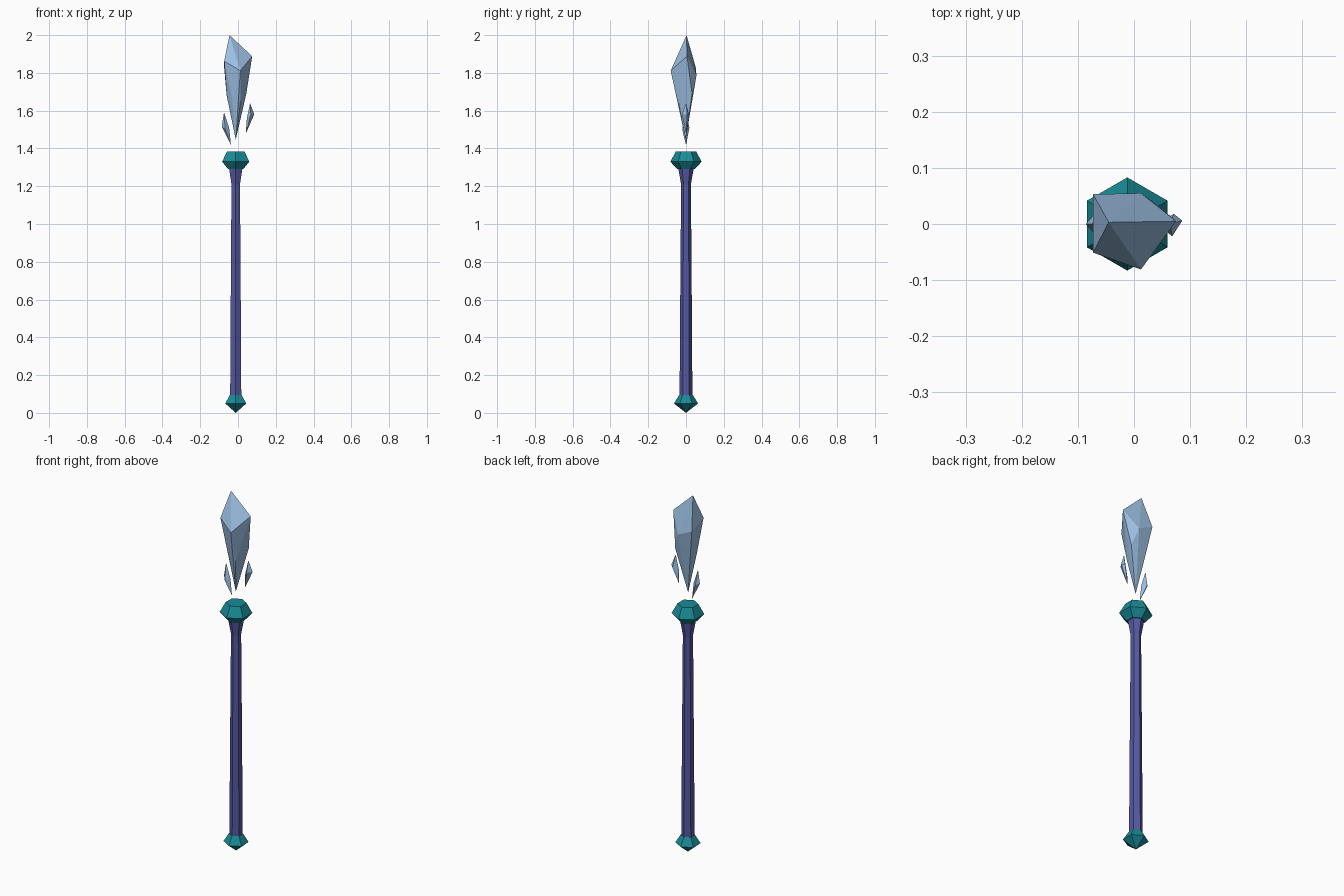
import bpy, bmesh, math

if "Cube" in bpy.data.objects:
    bpy.data.objects.remove(bpy.data.objects["Cube"])

AXIS_X = -0.012  # the staff stands slightly left of the model centre


def material(name, rgb):
    m = bpy.data.materials.new(name)
    m.diffuse_color = (*rgb, 1)
    m.use_nodes = True
    m.node_tree.nodes["Principled BSDF"].inputs["Base Color"].default_value = m.diffuse_color
    return m


def finish(name, bm, mat):
    bmesh.ops.recalc_face_normals(bm, faces=bm.faces)
    me = bpy.data.meshes.new(name)
    bm.to_mesh(me)
    bm.free()
    me.materials.append(mat)
    ob = bpy.data.objects.new(name, me)
    bpy.context.collection.objects.link(ob)
    return ob


def hex_lathe(name, profile, mat):
    """Six-sided turned part from (radius, z) pairs; radius 0 is a point."""
    bm = bmesh.new()
    rings = []
    for r, z in profile:
        n = 6 if r else 1
        rings.append([bm.verts.new((AXIS_X + r * math.cos(math.pi * (i / 3 + 0.5)),
                                    r * math.sin(math.pi * (i / 3 + 0.5)), z))
                      for i in range(n)])
    for a, b in zip(rings, rings[1:]):
        for i in range(6):
            j = (i + 1) % 6
            if len(a) == 1:
                bm.faces.new((a[0], b[j], b[i]))
            else:
                bm.faces.new((a[i], a[j], b[j], b[i]))
    for ring in (rings[0], rings[-1]):
        if len(ring) == 6:
            bm.faces.new(ring)
    return finish(name, bm, mat)


def crystal(name, points, mat):
    """Faceted shard: convex hull of a few corner points."""
    bm = bmesh.new()
    for p in points:
        bm.verts.new(p)
    res = bmesh.ops.convex_hull(bm, input=bm.verts)
    loose = [v for v in bm.verts if not v.link_faces]
    bmesh.ops.delete(bm, geom=loose, context='VERTS')
    return finish(name, bm, mat)


indigo = material("indigo", (0.09, 0.10, 0.36))
teal = material("teal", (0.01, 0.26, 0.31))
ice = material("ice", (0.33, 0.52, 0.76))

# Staff
hex_lathe("pommel", [(0, 0.0), (0.064, 0.05), (0.036, 0.095)], teal)
hex_lathe("shaft", [(0.034, 0.08), (0.031, 0.55), (0.026, 1.21), (0.041, 1.295)], indigo)
hex_lathe("collar", [(0.046, 1.29), (0.083, 1.33), (0.053, 1.385)], teal)

# Large floating crystal: tip, wide ring, lower ring, bottom point
crystal("main_crystal", [
    (-0.045, 0.003, 2.0),
    (0.075, 0.005, 1.888), (0.0125, 0.055, 1.785), (-0.073, 0.053, 1.825),
    (-0.073, -0.051, 1.862), (0.0125, -0.081, 1.812),
    (0.044, 0.032, 1.69), (-0.05, 0.033, 1.68), (-0.06, -0.012, 1.68),
    (-0.03, -0.038, 1.66), (0.012, -0.038, 1.64),
    (-0.012, -0.002, 1.447)], ice)

# Small shards on both sides
crystal("right_shard", [
    (0.064, 0, 1.64), (0.086, 0.006, 1.58), (0.071, 0.018, 1.57),
    (0.068, -0.022, 1.58), (0.047, -0.004, 1.56), (0.044, 0.002, 1.52),
    (0.042, 0, 1.48)], ice)
crystal("left_shard", [
    (-0.074, 0, 1.592), (-0.086, 0, 1.517), (-0.068, -0.02, 1.50),
    (-0.07, 0.018, 1.51), (-0.047, 0, 1.51), (-0.037, 0, 1.417)], ice)
